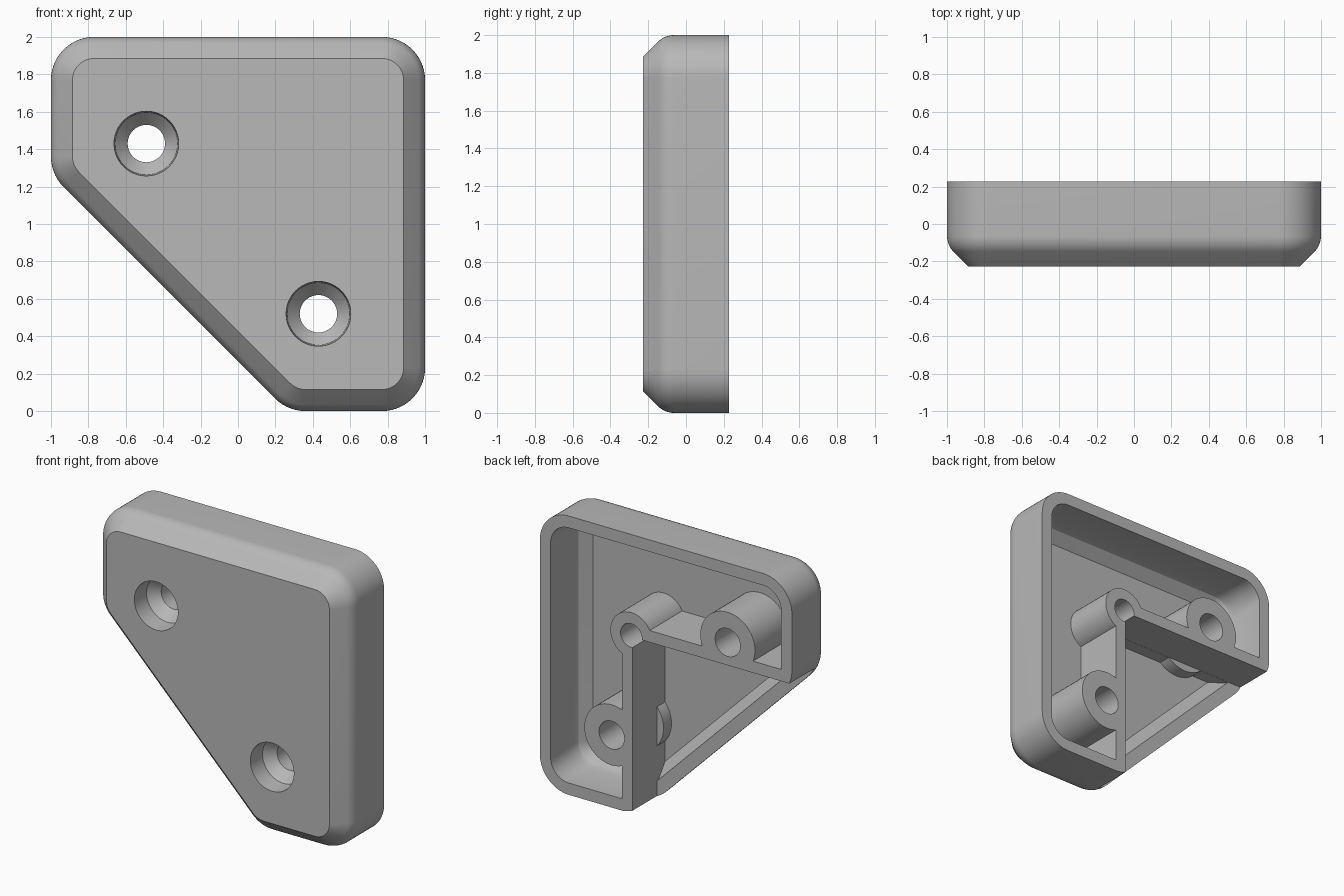
import bpy, bmesh, math

default = bpy.data.objects.get("Cube")
if default:
    bpy.data.objects.remove(default, do_unlink=True)

# Main dimensions: a runs from the +x side inward, b from the top down
BACK, FRONT, FLOOR = 0.228, -0.228, -0.14
CORNER_R = 0.23
DIAGONAL = 2.735      # a + b along the slanted side
WALL = 0.085
NOTCH = 0.735         # a and b where the open notch begins
LEDGE = -0.05         # depth of the notch

grey = bpy.data.materials.new("grey plastic")
grey.use_nodes = True
colour = (0.48, 0.48, 0.48, 1)
grey.diffuse_color = colour
grey.node_tree.nodes["Principled BSDF"].inputs["Base Color"].default_value = colour


def loft(name, rings):
    """Closed solid through rings given as (y, [(x, z), ...])."""
    bm = bmesh.new()
    loops = [[bm.verts.new((x, y, z)) for x, z in pts] for y, pts in rings]
    count = len(loops[0])
    for low, high in zip(loops, loops[1:]):
        for i in range(count):
            j = (i + 1) % count
            bm.faces.new((low[i], low[j], high[j], high[i]))
    bm.faces.new(loops[0])
    bm.faces.new(loops[-1])
    bmesh.ops.recalc_face_normals(bm, faces=bm.faces)
    mesh = bpy.data.meshes.new(name)
    bm.to_mesh(mesh)
    bm.free()
    mesh.materials.append(grey)
    obj = bpy.data.objects.new(name, mesh)
    bpy.context.collection.objects.link(obj)
    return obj


def outline(inset):
    """Rounded five-sided plate outline, moved inward by inset."""
    r = CORNER_R
    far = 2 - r
    slant = DIAGONAL - r * math.sqrt(2) - far
    corners = [(r, r, 0, 90), (far, r, 90, 180), (far, slant, 180, 225),
               (slant, far, 225, 270), (r, far, 270, 360)]
    pts = []
    for a, b, start, end in corners:
        steps = (end - start) // 6
        for k in range(steps + 1):
            t = math.radians(start + (end - start) * k / steps)
            pts.append((1 - a + (r - inset) * math.cos(t),
                        2 - b + (r - inset) * math.sin(t)))
    return pts


def turned(name, a, b, profile):
    """Round solid along y from (y, radius) pairs."""
    n = 48
    return loft(name, [(y, [(1 - a + r * math.cos(math.tau * k / n),
                             2 - b + r * math.sin(math.tau * k / n))
                            for k in range(n)]) for y, r in profile])


def block(name, a0, a1, b0, b1, y0, y1):
    pts = [(1 - a, 2 - b) for a, b in ((a0, b0), (a1, b0), (a1, b1), (a0, b1))]
    return loft(name, [(y0, pts), (y1, pts)])


def cut(target, tool):
    """Subtract the tool from the target and discard the tool."""
    mod = target.modifiers.new("cut", "BOOLEAN")
    mod.operation, mod.solver, mod.object = "DIFFERENCE", "EXACT", tool
    bpy.context.view_layer.objects.active = target
    bpy.ops.object.modifier_apply(modifier=mod.name)
    bpy.data.objects.remove(tool, do_unlink=True)


# Outer body: 45 degree front chamfer blending by an arc into the walls
chamfer, tangent = 0.115, 0.05
radius = tangent / math.tan(math.radians(22.5))
arc_y = FRONT + chamfer + tangent
rings = [(FRONT, outline(chamfer))]
for k in range(9):
    t = math.radians(45 * (1 - k / 8))
    rings.append((arc_y - radius * math.sin(t), outline(radius * (1 - math.cos(t)))))
rings.append((BACK, outline(0)))
cover = loft("corner_cover", rings)

# Hollow interior, with the ribs and bosses left standing
cavity = loft("cavity", [(FLOOR, outline(WALL + 0.08)), (FLOOR + 0.07, outline(WALL + 0.012)),
                         (FLOOR + 0.11, outline(WALL)), (BACK + 0.2, outline(WALL))])
screws = [(0.57, 1.48), (1.49, 0.57)]
tall = (FRONT - 0.1, BACK + 0.3)
cut(cavity, block("rib", 0.65, NOTCH, 0.72, 2.2, *tall))
cut(cavity, block("rib", 0.72, 2.2, 0.65, NOTCH, *tall))
cut(cavity, turned("corner_boss", 0.725, 0.725, [(y, 0.165) for y in tall]))
for a, b in screws:
    cut(cavity, turned("screw_boss", a, b, [(y, 0.217) for y in tall]))
cut(cover, cavity)

# Open notch beside the slanted side
cut(cover, block("notch", NOTCH - 0.001, 2.4, NOTCH - 0.001, 2.4, LEDGE, BACK + 0.2))

# Countersunk screw holes and the blind corner hole
for a, b in screws:
    cut(cover, turned("screw_hole", a, b, [(FRONT - 0.05, 0.173), (FRONT, 0.173),
                                           (FRONT + 0.13, 0.167), (FRONT + 0.2, 0.1),
                                           (BACK + 0.2, 0.1)]))
cut(cover, turned("corner_hole", 0.725, 0.725, [(LEDGE - 0.002, 0.085), (BACK + 0.2, 0.085)]))

# Smooth curves, crisp edges
bpy.ops.object.select_all(action="DESELECT")
cover.select_set(True)
bpy.context.view_layer.objects.active = cover
bpy.ops.object.shade_smooth_by_angle(angle=math.radians(25))
